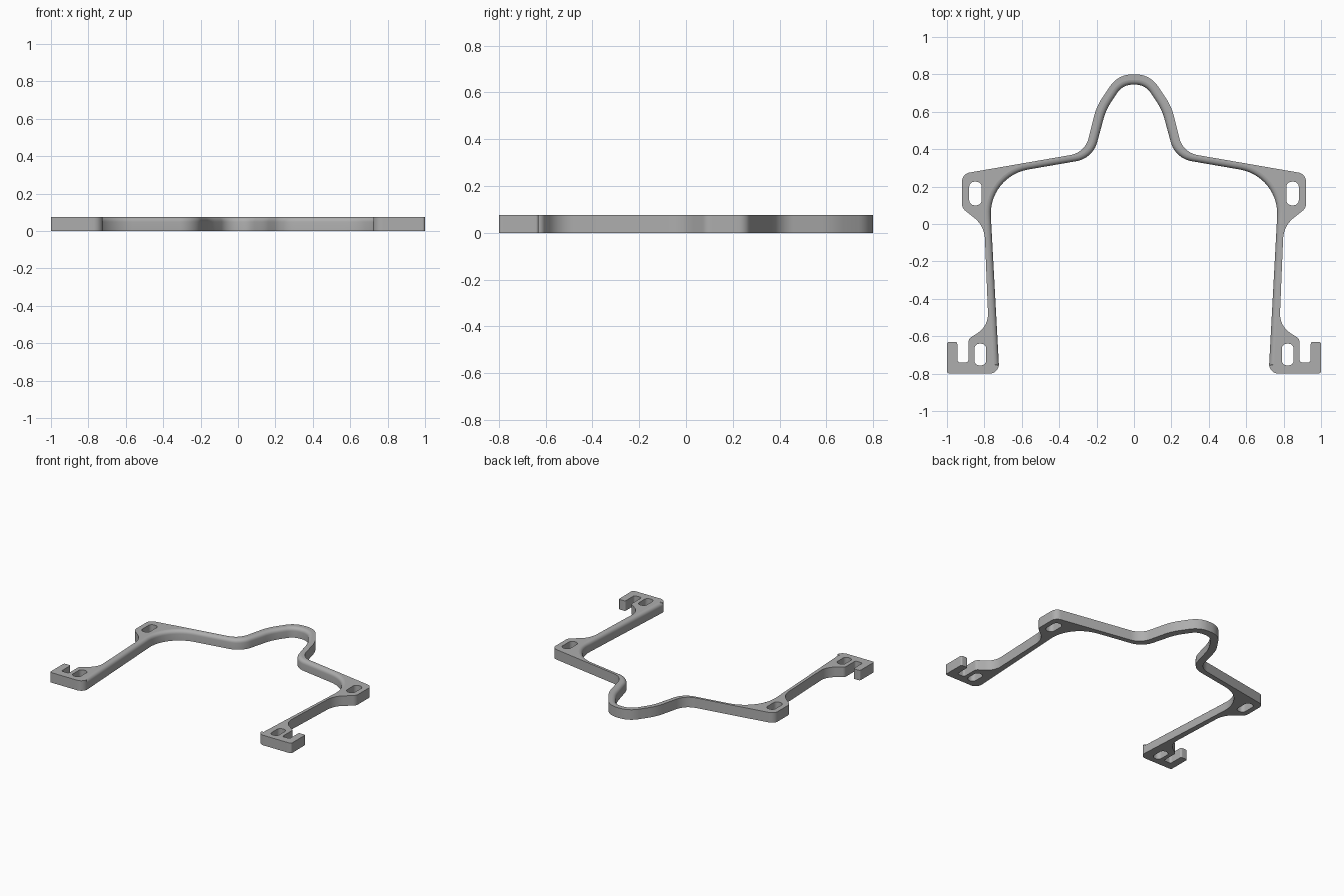
import bpy, bmesh, math
from mathutils import Vector

if "Cube" in bpy.data.objects:
    bpy.data.objects.remove(bpy.data.objects["Cube"], do_unlink=True)

HEIGHT = 0.075
FILLET = 0.026
STEPS = 5

grey = bpy.data.materials.new("plain_grey")
grey.use_nodes = True
grey.diffuse_color = (0.42, 0.42, 0.42, 1)
grey.node_tree.nodes["Principled BSDF"].inputs["Base Color"].default_value = grey.diffuse_color


def arc_corner(before, corner, after, radius):
    """Points of a circular arc that rounds one corner."""
    c = Vector(corner)
    a = (Vector(before) - c).normalized()
    b = (Vector(after) - c).normalized()
    half = a.angle(b) / 2
    centre = c + (a + b).normalized() * radius / math.sin(half)
    start = c + a * radius / math.tan(half) - centre
    end = c + b * radius / math.tan(half) - centre
    sweep = math.pi - 2 * half
    n = max(4, round(math.degrees(sweep) / 6))
    return [centre + (start * math.sin(sweep * (1 - i / n)) + end * math.sin(sweep * i / n))
            / math.sin(sweep) for i in range(n + 1)]


def round_path(corners, closed=False):
    """Round every corner (x, y, radius); open paths keep their end points."""
    pts = []
    for i, (x, y, r) in enumerate(corners):
        if not closed and i in (0, len(corners) - 1):
            pts.append(Vector((x, y)))
            continue
        before = corners[i - 1][:2]
        after = corners[(i + 1) % len(corners)][:2]
        pts += arc_corner(before, (x, y), after, r)
    return pts


def prism(name, rings):
    """Skin a stack of (points, z) rings and cap both ends."""
    bm = bmesh.new()
    layers = [[bm.verts.new((p.x, p.y, z)) for p in pts] for pts, z in rings]
    n = len(layers[0])
    for low, high in zip(layers, layers[1:]):
        for i in range(n):
            j = (i + 1) % n
            bm.faces.new((low[i], low[j], high[j], high[i]))
    for cap in (bm.faces.new(layers[0]), bm.faces.new(layers[-1])):
        for e in cap.edges:
            e.smooth = False
    bmesh.ops.recalc_face_normals(bm, faces=bm.faces)
    mesh = bpy.data.meshes.new(name)
    bm.to_mesh(mesh)
    bm.free()
    mesh.materials.append(grey)
    obj = bpy.data.objects.new(name, mesh)
    bpy.context.collection.objects.link(obj)
    return obj


# Outer edge: arch, shoulder, upper ear, arm, hooked foot
outer = [(0, 0.80, 0), (0.085, 0.80, 0.14), (0.20, 0.63, 0.3), (0.262, 0.382, 0.12),
         (0.92, 0.268, 0.05), (0.92, 0.085, 0.05), (0.80, -0.01, 0.15),
         (0.778, -0.545, 0.12), (0.885, -0.615, 0.03), (0.885, -0.74, 0.015),
         (0.945, -0.74, 0.015), (0.945, -0.63, 0.012), (1.0, -0.63, 0.012),
         (1.0, -0.80, 0.015), (0.72, -0.80, 0.05)]
# Inner edge: arm, shoulder, arch
inner = [(0.777, 0.255, 0.24), (0.22, 0.351, 0.14), (0.15, 0.61, 0.3),
         (0.06, 0.745, 0.095), (0, 0.745, 0)]

half = round_path(outer + inner)
inner_start = len(round_path(outer + inner[:1])) - 2
weights = [0.0] * inner_start + [1.0] * (len(half) - inner_start)
# The last point of the foot corner already belongs to the inner edge
weights[inner_start - 1] = 1.0

# Mirror the half outline into a closed loop
loop = half + [Vector((-p.x, p.y)) for p in half[-2:0:-1]]
weights += weights[-2:0:-1]
normals = []
for i, p in enumerate(loop):
    t = (loop[(i + 1) % len(loop)] - loop[i - 1]).normalized()
    normals.append(Vector((t.y, -t.x)))

# Plate with a rounded upper inner edge
rings = [(loop, 0.0)]
for k in range(STEPS + 1):
    a = math.pi / 2 * k / STEPS
    d = FILLET * (1 - math.cos(a))
    rings.append(([p + n * w * d for p, n, w in zip(loop, normals, weights)],
                  HEIGHT - FILLET + FILLET * math.sin(a)))
bracket = prism("bracket_frame", rings)

# Screw slots in the ears and feet
for side in (-1, 1):
    for cx, cy, hx, hy in ((0.848, 0.163, 0.033, 0.063), (0.822, -0.698, 0.032, 0.058)):
        corners = [(side * cx + sx * hx, cy + sy * hy, 0.028)
                   for sx, sy in ((-1, -1), (1, -1), (1, 1), (-1, 1))]
        pts = round_path(corners, closed=True)
        cutter = prism("slot_cutter", [(pts, -0.1), (pts, 0.2)])
        cutter.hide_render = True
        mod = bracket.modifiers.new("slot", "BOOLEAN")
        mod.operation = "DIFFERENCE"
        mod.solver = "EXACT"
        mod.object = cutter
        bpy.context.view_layer.objects.active = bracket
        bpy.ops.object.modifier_apply(modifier=mod.name)
        bpy.data.objects.remove(cutter, do_unlink=True)

for o in bpy.context.selected_objects:
    o.select_set(False)
bracket.select_set(True)
bpy.context.view_layer.objects.active = bracket
bpy.ops.object.shade_smooth_by_angle(angle=math.radians(35))
